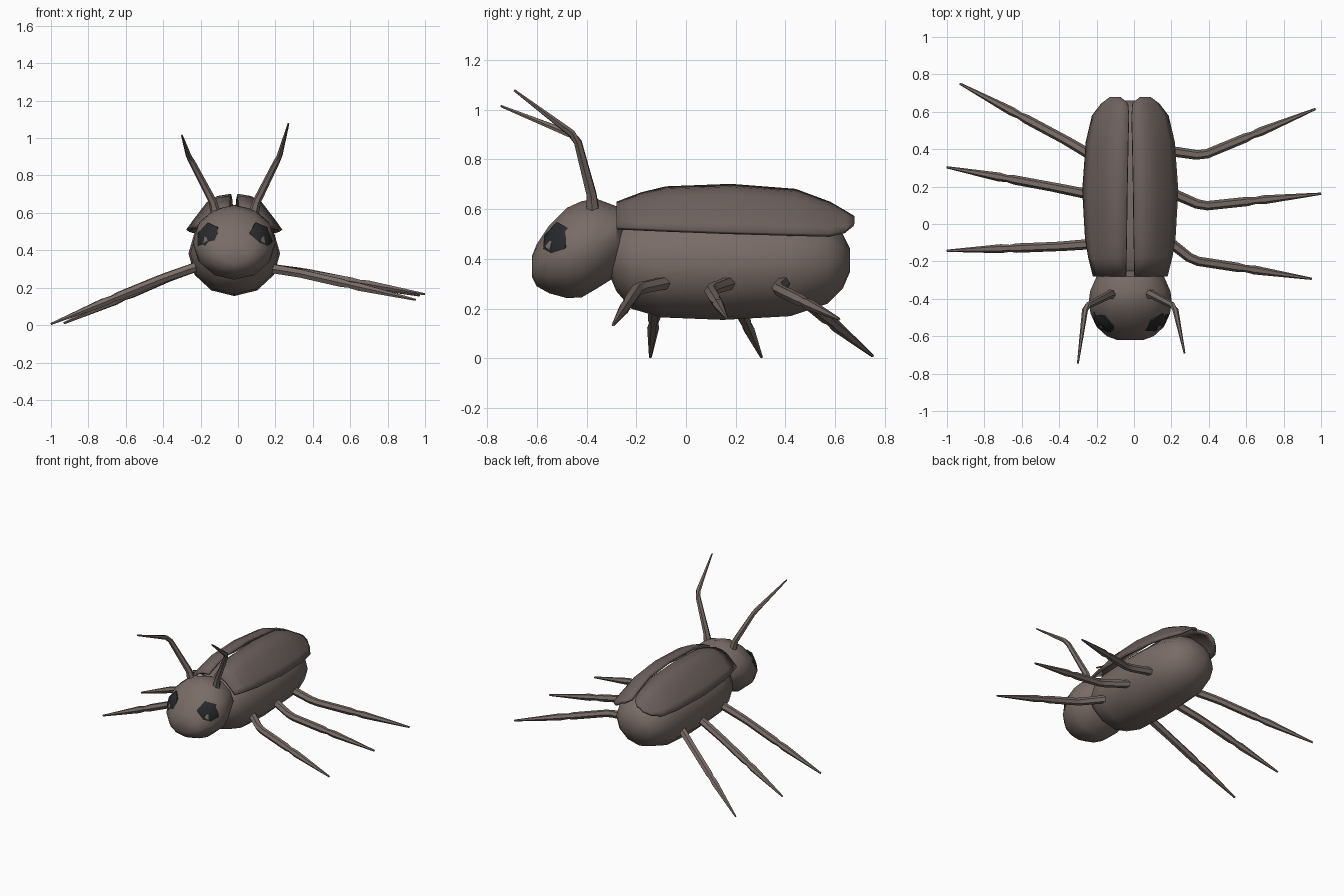
import bpy, bmesh
from math import cos, sin, pi, radians
from mathutils import Vector

if "Cube" in bpy.data.objects:
    bpy.data.objects.remove(bpy.data.objects["Cube"])

CX = -0.02  # body midline


def material(name, rgb):
    m = bpy.data.materials.new(name)
    m.diffuse_color = (*rgb, 1)
    m.use_nodes = True
    m.node_tree.nodes["Principled BSDF"].inputs["Base Color"].default_value = m.diffuse_color
    return m


BROWN = material("brown", (0.19, 0.15, 0.135))
SHELL = material("dark_brown", (0.15, 0.118, 0.108))
BLACK = material("black", (0.02, 0.022, 0.023))


def finish(name, bm, mat, recalc=True, angle=40):
    if recalc:
        bmesh.ops.recalc_face_normals(bm, faces=bm.faces)
    me = bpy.data.meshes.new(name)
    bm.to_mesh(me)
    bm.free()
    ob = bpy.data.objects.new(name, me)
    bpy.context.collection.objects.link(ob)
    me.materials.append(mat)
    bpy.ops.object.select_all(action='DESELECT')
    ob.select_set(True)
    bpy.context.view_layer.objects.active = ob
    bpy.ops.object.shade_smooth_by_angle(angle=radians(angle))
    return ob


def skin(name, rings, mat):
    """Bridge closed rings of points and cap both ends."""
    bm = bmesh.new()
    vs = [[bm.verts.new(p) for p in r] for r in rings]
    n = len(vs[0])
    for a, b in zip(vs, vs[1:]):
        for i in range(n):
            j = (i + 1) % n
            bm.faces.new((a[i], a[j], b[j], b[i]))
    bm.faces.new(vs[0])
    bm.faces.new(vs[-1])
    return finish(name, bm, mat)


def loft(name, stations, mat, n=12):
    """Ellipses along y: (y, half width, bottom z, top z)."""
    rings = []
    for y, rx, z0, z1 in stations:
        rings.append([(CX + rx * cos(2 * pi * i / n), y,
                       (z0 + z1) / 2 + (z1 - z0) / 2 * sin(2 * pi * i / n)) for i in range(n)])
    return skin(name, rings, mat)


def tube(name, pts, radii, mat, n=6):
    pts = [Vector(p) for p in pts]
    rings = []
    for k, (p, r) in enumerate(zip(pts, radii)):
        t = (pts[min(k + 1, len(pts) - 1)] - pts[max(k - 1, 0)]).normalized()
        u = t.cross(Vector((0.1, 1, 0.1)) if abs(t.z) > 0.8 else Vector((0, 0, 1))).normalized()
        v = t.cross(u)
        rings.append([p + r * (cos(2 * pi * i / n) * u + sin(2 * pi * i / n) * v) for i in range(n)])
    return skin(name, rings, mat)


# Abdomen and head
loft("body", [(-0.31, 0.11, 0.34, 0.48), (-0.28, 0.165, 0.27, 0.54), (-0.22, 0.205, 0.20, 0.58),
              (-0.1, 0.235, 0.165, 0.60), (0.15, 0.245, 0.155, 0.61), (0.42, 0.235, 0.17, 0.60),
              (0.57, 0.19, 0.22, 0.56), (0.63, 0.13, 0.28, 0.50), (0.66, 0.06, 0.35, 0.44)], BROWN)
loft("head", [(-0.62, 0.07, 0.33, 0.41), (-0.60, 0.125, 0.29, 0.46), (-0.55, 0.18, 0.262, 0.535),
              (-0.48, 0.212, 0.243, 0.605), (-0.42, 0.222, 0.245, 0.632), (-0.36, 0.215, 0.28, 0.642),
              (-0.28, 0.18, 0.33, 0.612), (-0.24, 0.1, 0.40, 0.54)], BROWN)

# Wing cases: (y, inner x, outer x, top z, edge z)
stations = [(-0.28, 0.023, 0.20, 0.63, 0.53), (-0.18, 0.022, 0.225, 0.668, 0.525),
            (-0.08, 0.02, 0.242, 0.692, 0.52), (0.18, 0.017, 0.257, 0.702, 0.51),
            (0.44, 0.012, 0.238, 0.682, 0.503), (0.58, 0.008, 0.205, 0.63, 0.50),
            (0.645, 0.012, 0.155, 0.592, 0.515), (0.678, 0.05, 0.11, 0.572, 0.545)]
across = [(0, 1), (0.3, 0.94), (0.54, 0.77), (0.87, 0.23), (1, 0)]
bm = bmesh.new()
grid = [[bm.verts.new((xi + (xo - xi) * s, y, ze + (zt - ze) * t)) for s, t in across]
        for y, xi, xo, zt, ze in stations]
for a, b in zip(grid, grid[1:]):
    for j in range(len(across) - 1):
        bm.faces.new((a[j], a[j + 1], b[j + 1], b[j]))
wings = finish("wing_cases", bm, SHELL, recalc=False, angle=25)
wings.location.x = CX
sol = wings.modifiers.new("thickness", 'SOLIDIFY')
sol.thickness, sol.offset = 0.018, -1
wings.modifiers.new("mirror", 'MIRROR')

# Eyes: shallow six-sided domes
for side, name in ((-1, "left_eye"), (1, "right_eye")):
    c = Vector((CX + side * 0.138, -0.52, 0.468))
    nrm = Vector((side * 0.62, -0.72, 0.3)).normalized()
    up = (Vector((0, 0, 1)) - nrm * nrm.z).normalized()
    u = nrm.cross(up)
    rings = [[c + nrm * h + u * r * cos(pi * i / 3 + 0.3) + up * r * 1.08 * sin(pi * i / 3 + 0.3)
              for i in range(6)] for h, r in ((-0.03, 0.07), (0.01, 0.078), (0.03, 0.05))]
    skin(name, rings, BLACK)

# Antennae
feelers = {"left": [(-0.12, -0.375, 0.60), (-0.135, -0.38, 0.66), (-0.245, -0.435, 0.87),
                    (-0.262, -0.46, 0.90), (-0.30, -0.745, 1.015)],
           "right": [(0.085, -0.375, 0.60), (0.10, -0.38, 0.66), (0.205, -0.435, 0.87),
                     (0.222, -0.46, 0.905), (0.27, -0.69, 1.078)]}
for side, pts in feelers.items():
    tube(side + "_antenna", pts, [0.028, 0.022, 0.017, 0.016, 0.005], BROWN)

# Legs: hip, knee, tip
legs = {
    "right_front_leg": [(0.17, -0.08, 0.305), (0.315, -0.195, 0.28), (0.95, -0.293, 0.135)],
    "right_middle_leg": [(0.17, 0.18, 0.305), (0.365, 0.095, 0.275), (1.0, 0.162, 0.165)],
    "right_back_leg": [(0.16, 0.395, 0.305), (0.365, 0.365, 0.28), (0.97, 0.615, 0.158)],
    "left_front_leg": [(-0.2, -0.105, 0.32), (-0.40, -0.12, 0.25), (-1.0, -0.143, 0.006)],
    "left_middle_leg": [(-0.2, 0.15, 0.32), (-0.42, 0.195, 0.245), (-1.0, 0.303, 0.006)],
    "left_back_leg": [(-0.2, 0.35, 0.32), (-0.36, 0.445, 0.26), (-0.93, 0.75, 0.01)],
}
for name, pts in legs.items():
    hip, knee, tip = map(Vector, pts)
    path = [hip, hip.lerp(knee, 0.85), knee.lerp(tip, 0.04), knee.lerp(tip, 0.38),
            knee.lerp(tip, 0.44), knee.lerp(tip, 0.52), tip]
    tube(name, path, [0.028, 0.026, 0.025, 0.025, 0.019, 0.024, 0.006], BROWN)
